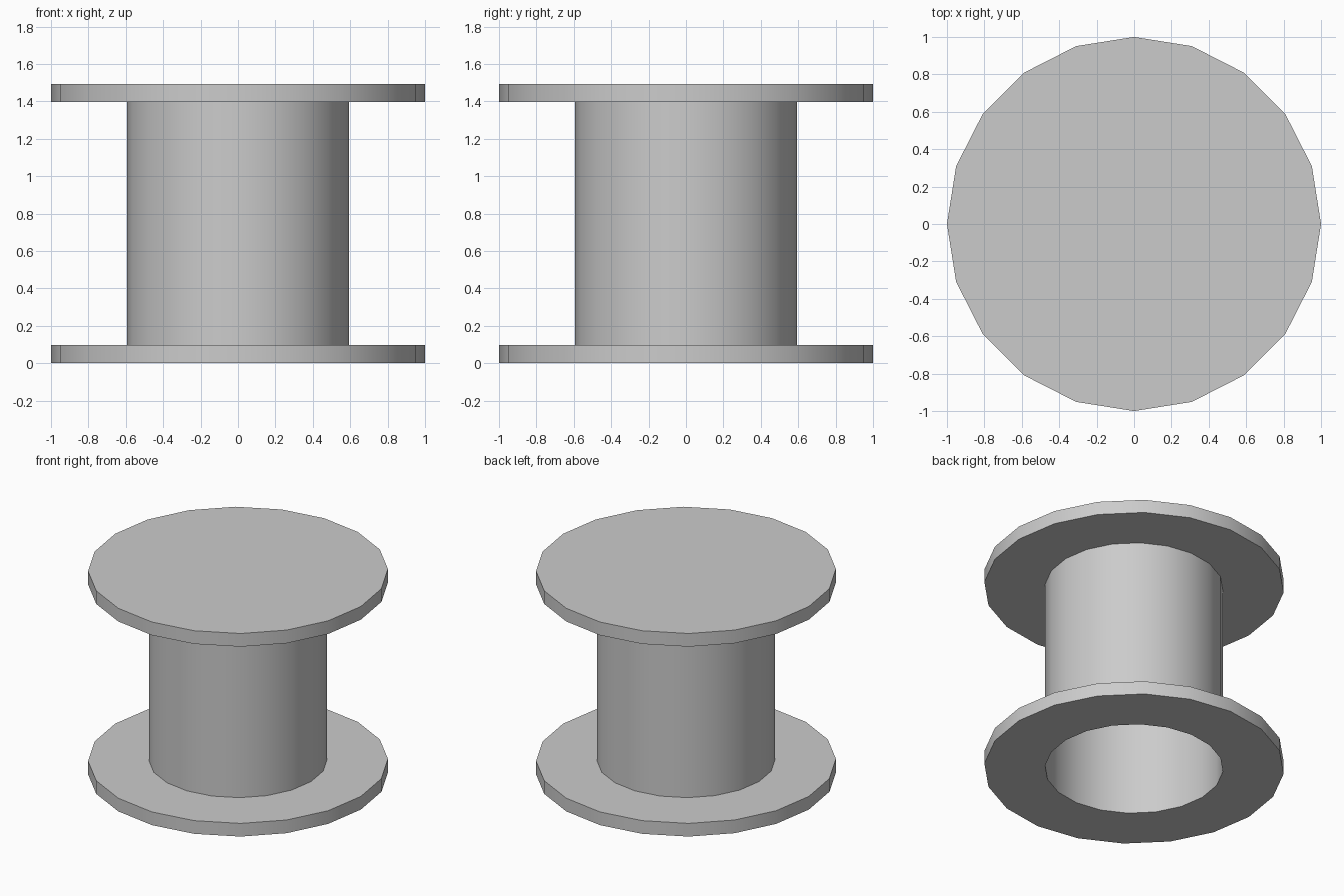
import bpy, bmesh, math

if "Cube" in bpy.data.objects:
    bpy.data.objects.remove(bpy.data.objects["Cube"])

SIDES = 20
R_OUT, R_IN = 1.0, 0.594      # flange and barrel radii
T, H = 0.097, 1.494           # flange thickness, total height


def revolve(name, profile, closed=False, cap=False):
    """Sweep an (r, z) profile around z; optionally cap both end rings."""
    bm = bmesh.new()
    rings = []
    for r, z in profile:
        ring = []
        for i in range(SIDES):
            a = 2 * math.pi * i / SIDES
            ring.append(bm.verts.new((r * math.cos(a), r * math.sin(a), z)))
        rings.append(ring)
    pairs = list(zip(rings, rings[1:]))
    if closed:
        pairs.append((rings[-1], rings[0]))
    for lo, hi in pairs:
        for i in range(SIDES):
            j = (i + 1) % SIDES
            bm.faces.new((lo[i], lo[j], hi[j], hi[i]))
    if cap:
        bm.faces.new(rings[0][::-1])
        bm.faces.new(rings[-1])
    mesh = bpy.data.meshes.new(name)
    bm.to_mesh(mesh)
    bm.free()
    obj = bpy.data.objects.new(name, mesh)
    bpy.context.collection.objects.link(obj)
    bpy.ops.object.select_all(action='DESELECT')
    obj.select_set(True)
    bpy.context.view_layer.objects.active = obj
    bpy.ops.object.shade_smooth_by_angle(angle=math.radians(30))
    return obj


# Bottom flange: flat ring, open in the middle
revolve("bottom_flange", [(R_IN, 0), (R_OUT, 0), (R_OUT, T), (R_IN, T)])

# Barrel: thin tube, running through the bottom flange
revolve("barrel", [(R_IN, 0), (R_IN, H - T)])

# Top flange: solid disc closing the tube
revolve("top_flange", [(R_OUT, H - T), (R_OUT, H)], cap=True)
